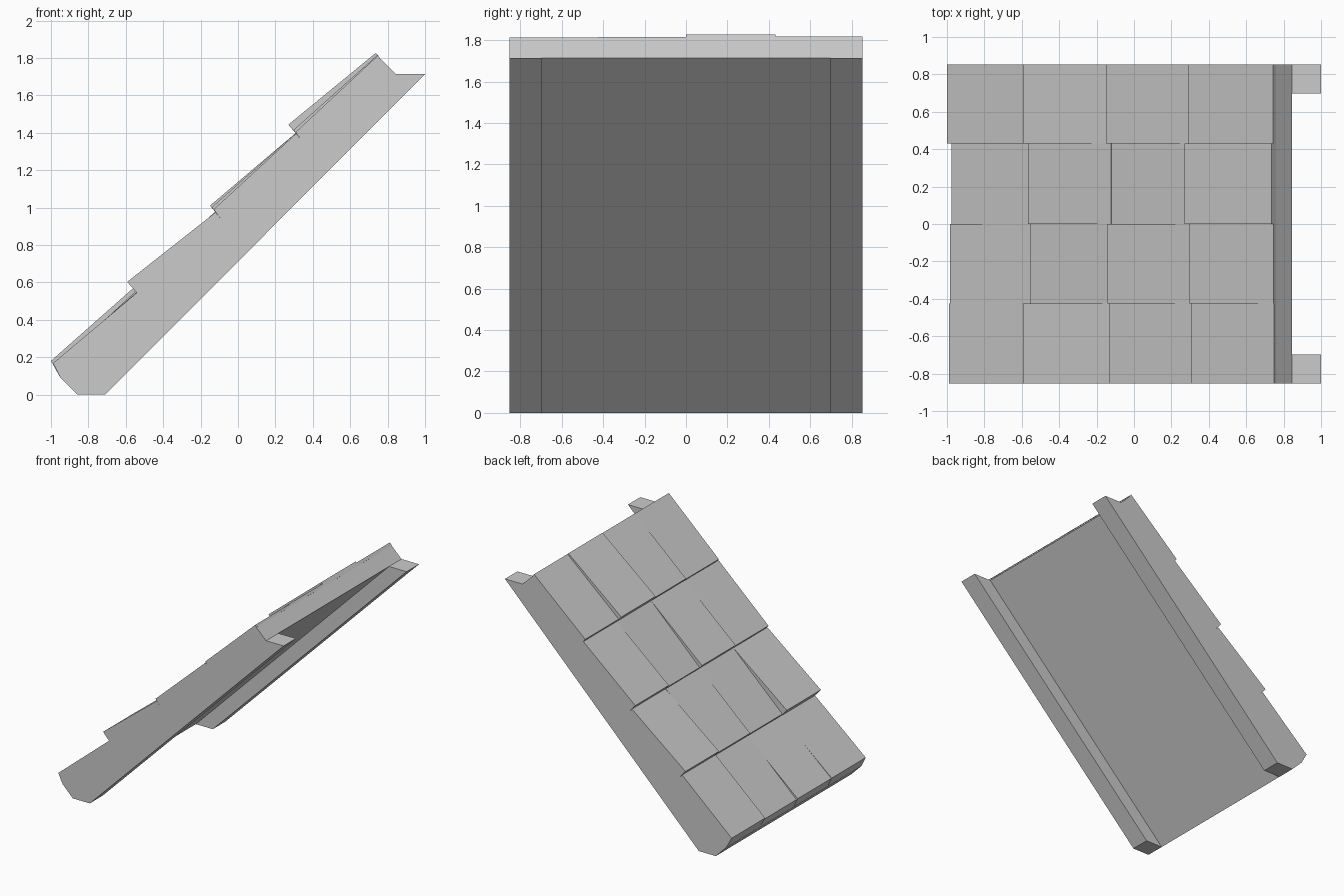
import bpy, bmesh

if "Cube" in bpy.data.objects:
    bpy.data.objects.remove(bpy.data.objects["Cube"])

HALF = 0.853  # half width of the roof section


def xz(s, d):
    """Roof coordinates (s along the 45 degree slope, d outward) to x, z."""
    return (s - d) / 2, (s + d) / 2


def extrude_profile(name, pts, y0, y1):
    """Solid made by sweeping an x-z outline from y0 to y1."""
    bm = bmesh.new()
    face = bm.faces.new([bm.verts.new((x, y0, z)) for x, z in pts])
    new = bmesh.ops.extrude_face_region(bm, geom=[face])["geom"]
    bmesh.ops.translate(bm, vec=(0, y1 - y0, 0),
                        verts=[v for v in new if isinstance(v, bmesh.types.BMVert)])
    bmesh.ops.recalc_face_normals(bm, faces=bm.faces[:])
    mesh = bpy.data.meshes.new(name)
    bm.to_mesh(mesh)
    bm.free()
    obj = bpy.data.objects.new(name, mesh)
    bpy.context.collection.objects.link(obj)
    return obj


# Rafters along both edges, cut level at top and bottom
rafter = [(-0.86, 0), (-0.71, 0), (1.0, 1.713), (0.845, 1.713)]
extrude_profile("rafter_front", rafter, -HALF, -0.697)
extrude_profile("rafter_back", rafter, 0.697, HALF)

# Roof deck
deck = [(-0.86, 0), xz(-0.86, 1.04), xz(2.556, 1.04), (0.845, 1.713)]
extrude_profile("roof_deck", deck, -HALF, HALF)

# Shingles: four uneven columns by four rows, tilted so lower edges stand proud
columns = [-HALF, -0.424, 0.0, 0.431, HALF]
rows = [-0.86, 0.0, 0.85, 1.702, 2.558]
# (lower edge height, upper edge height) for each row, columns front to back
heights = [
    [(1.157, 1.085), (1.150, 1.090), (1.130, 1.100), (1.180, 1.130)],
    [(1.195, 1.095), (1.115, 1.095), (1.140, 1.100), (1.195, 1.095)],
    [(1.120, 1.085), (1.142, 1.090), (1.100, 1.090), (1.160, 1.090)],
    [(1.095, 1.065), (1.118, 1.070), (1.174, 1.090), (1.128, 1.075)],
]
for r, row in enumerate(heights):
    lean = 0.04 if r == 0 else 0.01
    for c, (low, high) in enumerate(row):
        outline = [xz(rows[r], 1.04), xz(rows[r] + lean, low),
                   xz(rows[r + 1] + 0.004, high), xz(rows[r + 1], 1.04)]
        extrude_profile(f"shingle_{r + 1}_{c + 1}", outline, columns[c], columns[c + 1])
